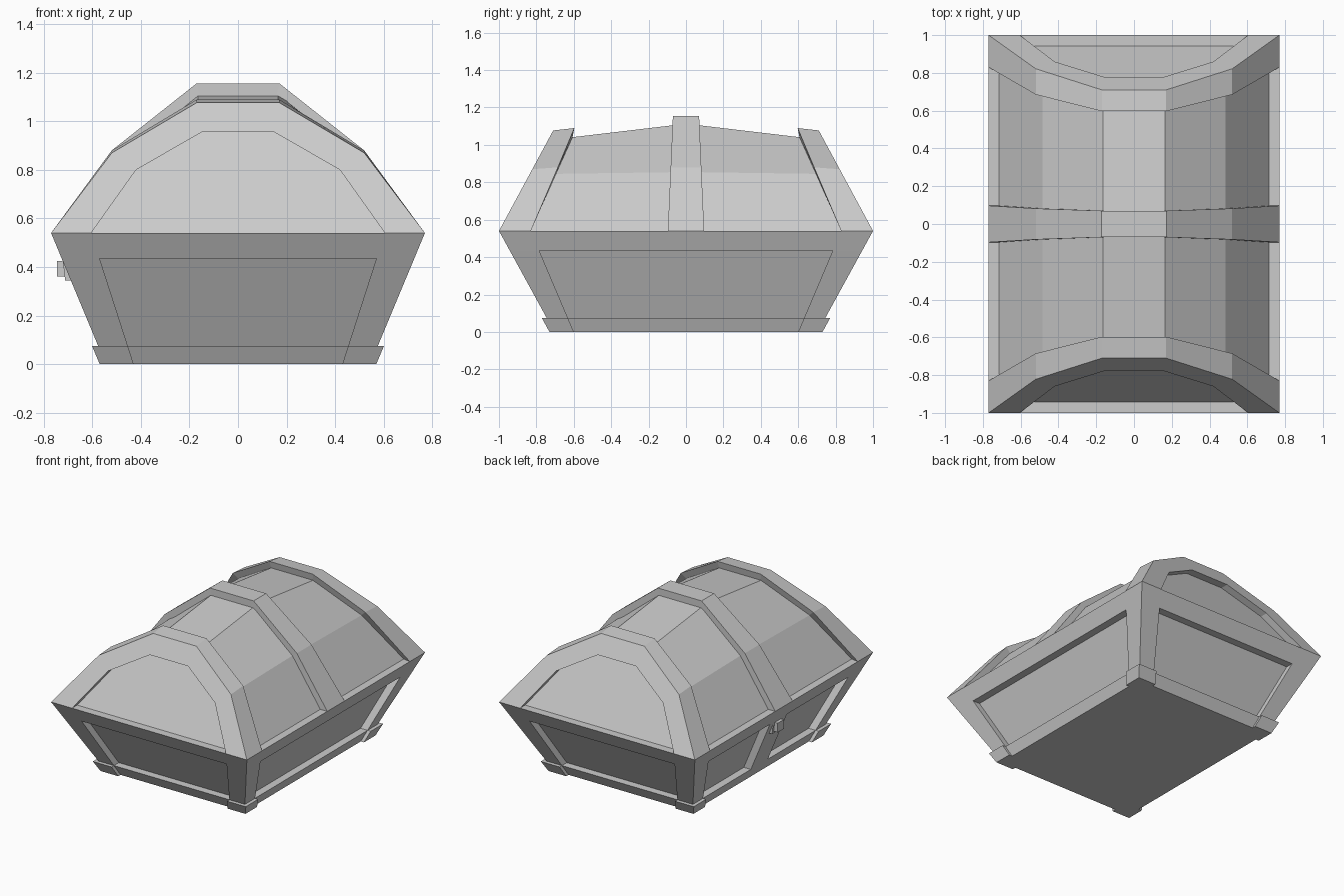
import bpy, bmesh

if "Cube" in bpy.data.objects:
    bpy.data.objects.remove(bpy.data.objects["Cube"])


def finish(name, bm):
    bmesh.ops.recalc_face_normals(bm, faces=bm.faces)
    me = bpy.data.meshes.new(name)
    bm.to_mesh(me)
    bm.free()
    ob = bpy.data.objects.new(name, me)
    bpy.context.collection.objects.link(ob)
    return ob


def loft(name, rings):
    """Skin closed rings in order and cap both ends."""
    bm = bmesh.new()
    vs = [[bm.verts.new(p) for p in r] for r in rings]
    n = len(rings[0])
    for a, b in zip(vs, vs[1:]):
        for i in range(n):
            j = (i + 1) % n
            bm.faces.new((a[i], a[j], b[j], b[i]))
    bm.faces.new(vs[0])
    bm.faces.new(vs[-1])
    return finish(name, bm)


def block(name, lo, hi):
    """Tapered block from two levels (z, x0, x1, y0, y1)."""
    def ring(l):
        z, x0, x1, y0, y1 = l
        return [(x0, y0, z), (x1, y0, z), (x1, y1, z), (x0, y1, z)]
    return loft(name, [ring(lo), ring(hi)])


def mirrored(half):
    """Arch profile from its right half, listed bottom to top."""
    return [(x, z) for x, z in half] + [(-x, z) for x, z in reversed(half)]


def wx(z): return 0.545 + 0.417 * z      # outer wall half width
def wy(z): return 0.704 + 0.548 * z      # outer wall half length
def ox(z): return 0.43 + 0.322 * z       # panel opening half width
def oy(z): return 0.60 + 0.425 * z       # panel opening half length
def end_y(z): return 1.0 - 0.54 * (z - 0.54)


def level(z, d=0.0):
    x, y = wx(z) - d, wy(z) - d
    return (z, -x, x, -y, y)


# Base: recessed panels, bottom rail, top rail
block("base_panels", level(0.005, 0.055), level(0.5, 0.055))
block("bottom_rail", level(0.0), level(0.075))
block("top_rail", level(0.435), (0.54, -0.77, 0.77, -1.0, 1.0))


# Corner posts and feet
def span(a, b, s): return sorted((a * s, b * s))


for sx in (-1, 1):
    for sy in (-1, 1):
        def post(z, ex=0.0, ey=0.0):
            return (z, *span(ox(z), wx(z) + ex, sx), *span(oy(z), wy(z) + ey, sy))
        block("corner_post", post(0.075), post(0.435))
        block("corner_foot", post(0.0, 0.025, 0.026), post(0.075, 0.025, 0.026))

# Lock post and lock on the -x side
block("lock_post", (0.075, -wx(0.075), -0.45, -0.095, 0.095),
      (0.435, -wx(0.435), -0.60, -0.095, 0.095))
block("lock_plate", (0.345, -0.712, -0.65, -0.05, 0.05), (0.43, -0.722, -0.65, -0.05, 0.05))
block("lock_body", (0.36, -0.745, -0.69, -0.035, 0.035), (0.425, -0.745, -0.69, -0.035, 0.035))

# Lid arches
outer = mirrored([(0.77, 0.54), (0.52, 0.87), (0.17, 1.077)])
inner = mirrored([(0.77, 0.54), (0.52, 0.88), (0.17, 1.09)])
panel_end = mirrored([(0.715, 0.54), (0.485, 0.845), (0.165, 1.04)])
panel_mid = mirrored([(0.715, 0.54), (0.485, 0.855), (0.165, 1.113)])
opening = mirrored([(0.605, 0.54), (0.42, 0.80), (0.15, 0.955)])
rim_y = [0.83, 0.685, 0.597, 0.597, 0.685, 0.83]

# Lid shell, bulging towards the middle
loft("lid_shell", [
    [(x, -y - 0.02, z) for (x, z), y in zip(panel_end, rim_y)],
    [(x, 0, z) for x, z in panel_mid],
    [(x, y + 0.02, z) for (x, z), y in zip(panel_end, rim_y)]])

for s, side in ((-1, "front"), (1, "back")):
    # Raised rim around each end of the lid
    rings = []
    for o, i, p, c, y in zip(outer, inner, panel_end, opening, rim_y):
        rings.append([(c[0], s * (end_y(c[1]) - 0.075), c[1]),
                      (c[0], s * end_y(c[1]), c[1]),
                      (o[0], s * end_y(o[1]), o[1]),
                      (i[0], s * y, i[1]),
                      (p[0], s * (y + 0.01), p[1])])
    loft(side + "_lid_rim", rings)
    # Recessed end panel
    loft(side + "_lid_panel", [[(x, s * (end_y(z) - d), z) for x, z in opening]
                               for d in (0.058, 0.09)])

# Middle band over the lid
band = mirrored([(0.77, 0.54), (0.52, 0.88), (0.172, 1.155)])
under = mirrored([(0.69, 0.54), (0.46, 0.83), (0.15, 1.08)])
widths = [0.097, 0.082, 0.07, 0.07, 0.082, 0.097]
loft("lid_band", [[(b[0], -w, b[1]), (b[0], w, b[1]), (u[0], w, u[1]), (u[0], -w, u[1])]
                  for b, u, w in zip(band, under, widths)])
